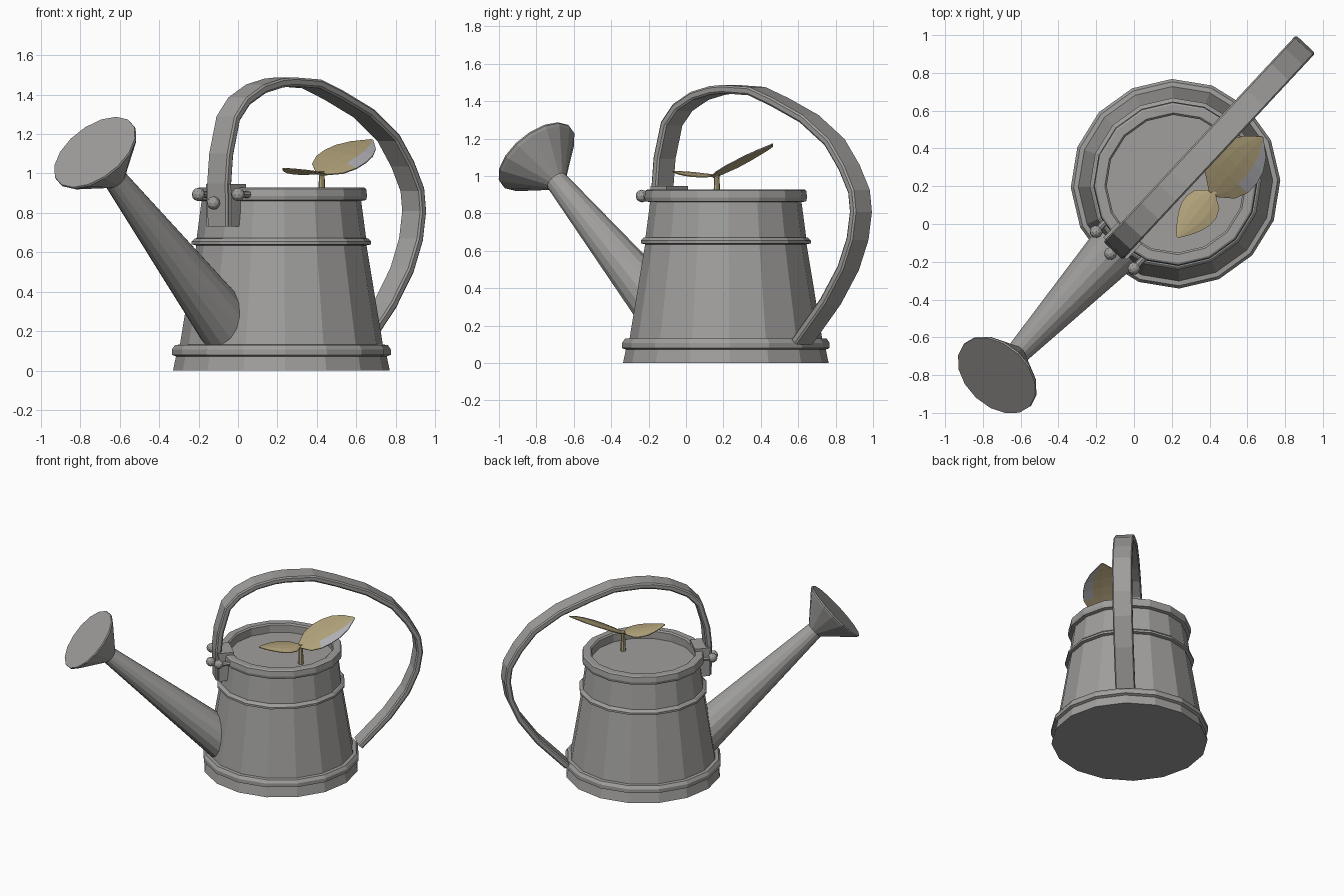
import bpy, bmesh, math
from mathutils import Matrix, Vector

if "Cube" in bpy.data.objects:
    bpy.data.objects.remove(bpy.data.objects["Cube"])


def material(name, rgb):
    m = bpy.data.materials.new(name)
    m.diffuse_color = (*rgb, 1)
    m.use_nodes = True
    m.node_tree.nodes["Principled BSDF"].inputs["Base Color"].default_value = m.diffuse_color
    return m


GREY = material("galvanised grey", (0.35, 0.345, 0.335))
TAN = material("leaf tan", (0.45, 0.37, 0.20))
PALE = material("pale leaf grey", (0.44, 0.44, 0.47))

# Can frame: local x runs from spout (-) to handle (+), turned 47 degrees
FRAME = Matrix.Translation((0.22, 0.213, 0)) @ Matrix.Rotation(math.radians(47), 4, 'Z')


def finish(name, bm, mats, matrix=FRAME):
    bmesh.ops.recalc_face_normals(bm, faces=bm.faces)
    bm.transform(matrix)
    me = bpy.data.meshes.new(name)
    bm.to_mesh(me)
    bm.free()
    for m in mats:
        me.materials.append(m)
    ob = bpy.data.objects.new(name, me)
    bpy.context.collection.objects.link(ob)
    return ob


def lathe(name, profile, sides=16, matrix=Matrix(), mat=GREY, frame=FRAME):
    """Closed solid of revolution from (radius, height) points."""
    bm = bmesh.new()
    rings = []
    for r, z in profile:
        rings.append([bm.verts.new((r * math.cos(a), r * math.sin(a), z))
                      for a in (2 * math.pi * i / sides for i in range(sides))])
    for a, b in zip(rings, rings[1:]):
        for i in range(sides):
            j = (i + 1) % sides
            bm.faces.new((a[i], a[j], b[j], b[i]))
    bm.faces.new(rings[0])
    bm.faces.new(rings[-1])
    bm.transform(matrix)
    return finish(name, bm, [mat], frame)


def box(name, lo, hi):
    bm = bmesh.new()
    bmesh.ops.create_cube(bm, size=1)
    lo, hi = Vector(lo), Vector(hi)
    for v in bm.verts:
        v.co = Vector([(lo[k] + hi[k]) / 2 + v.co[k] * (hi[k] - lo[k]) for k in range(3)])
    return finish(name, bm, [GREY])


# Body: foot band, tapered wall, middle band, rolled rim and inner floor
lathe("can_body", [
    (0.55, 0), (0.535, 0.072), (0.555, 0.08), (0.555, 0.108), (0.54, 0.13), (0.515, 0.132),
    (0.432, 0.635), (0.455, 0.64), (0.455, 0.655), (0.44, 0.67), (0.43, 0.672),
    (0.405, 0.86), (0.43, 0.865), (0.435, 0.885), (0.43, 0.922), (0.42, 0.928),
    (0.375, 0.928), (0.365, 0.918), (0.365, 0.86)])

# Spout and its flared rose share one slanted axis
neck = Vector((-1.24, 0, 0.975))
axis = (neck - Vector((-0.42, 0, 0.24))).normalized()
slant = Matrix.Translation(neck) @ axis.to_track_quat('Z', 'Y').to_matrix().to_4x4()
lathe("spout", [(0.153, -1.18), (0.06, 0.01)], 16, slant)
lathe("spout_rose", [(0.05, -0.02), (0.066, 0), (0.232, 0.175), (0.242, 0.19), (0.24, 0.2)], 16, slant)

# Handle: flat strap swept along a loop from front rim to back foot
loop = [(-.48, .73), (-.485, .95), (-.47, 1.1), (-.416, 1.289), (-.328, 1.385), (-.198, 1.45),
        (-.064, 1.48), (.03, 1.487), (.23, 1.476), (.40, 1.417), (.62, 1.326), (.81, 1.198),
        (.92, 1.06), (.995, .925), (1.01, .807), (.985, .658), (.915, .497), (.784, .316), (.575, .1)]
bm = bmesh.new()
sections = []
for i, (u, z) in enumerate(loop):
    a, b = loop[max(i - 1, 0)], loop[min(i + 1, len(loop) - 1)]
    t = Vector((b[0] - a[0], b[1] - a[1])).normalized()
    n = Vector((t.y, -t.x))                     # points to the inside of the loop
    sections.append([bm.verts.new((u + n.x * d, v, z + n.y * d)) for v, d in
                     ((-.062, 0), (.062, 0), (.07, .01), (.07, .035),
                      (.062, .045), (-.062, .045), (-.07, .035), (-.07, .01))])
for a, b in zip(sections, sections[1:]):
    for i in range(8):
        j = (i + 1) % 8
        bm.faces.new((a[i], a[j], b[j], b[i]))
bm.faces.new(sections[0])
bm.faces.new(sections[-1])
finish("handle", bm, [GREY])

# Clamp hooking the handle over the rim
box("clamp_outer", (-0.465, -0.085, 0.73), (-0.395, 0.085, 0.945))
box("clamp_top", (-0.47, -0.085, 0.922), (-0.355, 0.085, 0.947))

# Bolts: round heads on short stubs
for name, u, v, z in (("left", -0.472, 0.135, 0.893), ("middle", -0.505, 0, 0.85),
                      ("right", -0.478, -0.145, 0.893)):
    bm = bmesh.new()
    bmesh.ops.create_icosphere(bm, subdivisions=2, radius=0.034,
                               matrix=Matrix.Translation((u, v, z)))
    finish("bolt_head_" + name, bm, [GREY])
    lathe("bolt_stub_" + name, [(0.018, 0), (0.018, 0.1)], 8,
          Matrix.Translation((u, v, z)) @ Matrix.Rotation(math.pi / 2, 4, 'Y'))

# Seedling stem
lathe("stem", [(0.02, 0.85), (0.016, 0.95), (0.013, 1.01)], 8,
      Matrix.Translation((0.425, 0.165, 0)), TAN, Matrix())


def leaf(name, base, tip, widths, mid_lift, tilt, cup, pale):
    base, tip = Vector(base), Vector(tip)
    d = tip - base
    side = Vector((-d.y, d.x, 0)).normalized()
    n = len(widths) - 1
    bm = bmesh.new()
    rows = []
    for i, w in enumerate(widths):
        t = i / n
        c = base + d * t + Vector((0, 0, mid_lift * math.sin(math.pi * t)))
        rows.append([bm.verts.new(c + side * s * w + Vector((0, 0, (tilt * s + cup * s * s) * w)))
                     for s in (-1, -0.5, 0, 0.5, 1)])
    for i in range(n):
        for j in range(4):
            f = bm.faces.new((rows[i][j], rows[i][j + 1], rows[i + 1][j + 1], rows[i + 1][j]))
            f.material_index = int(pale and j == 0 and i >= 2)   # pale outer edge
    ob = finish(name, bm, [TAN, PALE], Matrix())
    mod = ob.modifiers.new("thickness", 'SOLIDIFY')
    mod.thickness = 0.006
    mod.offset = 0


# Two leaves
leaf("large_leaf", (0.41, 0.155, 0.995), (0.68, 0.46, 1.17),
     (0.015, 0.105, 0.137, 0.14, 0.125, 0.085, 0.008), 0.015, 0.22, -0.08, True)
leaf("small_leaf", (0.42, 0.17, 1.0), (0.23, -0.07, 1.025),
     (0.012, 0.08, 0.098, 0.095, 0.075, 0.045, 0.005), 0.005, 0.0, -0.15, False)
